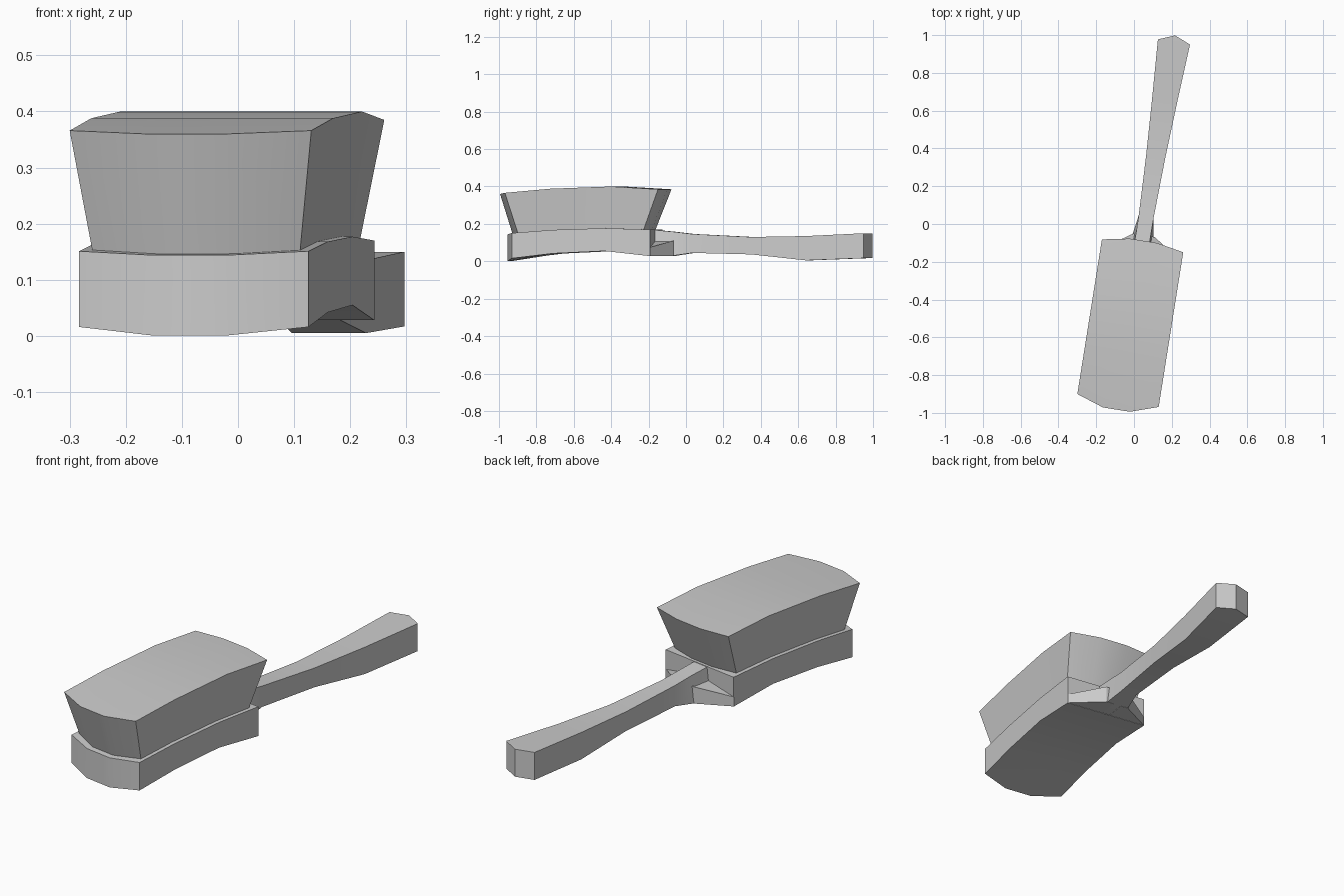
import bpy
import bmesh
import math

cube = bpy.data.objects.get("Cube")
if cube:
    bpy.data.objects.remove(cube, do_unlink=True)

CENTRE = 0.063               # lengthwise axis of the brush before turning
TURN = -math.radians(9.03)   # the whole brush lies slightly askew

grey = bpy.data.materials.new("plain_grey")
grey.use_nodes = True
grey.diffuse_color = (0.6, 0.6, 0.6, 1)
grey.node_tree.nodes["Principled BSDF"].inputs["Base Color"].default_value = (0.6, 0.6, 0.6, 1)


def finish(name, bm, smooth=True):
    bmesh.ops.recalc_face_normals(bm, faces=bm.faces)
    mesh = bpy.data.meshes.new(name)
    bm.to_mesh(mesh)
    bm.free()
    mesh.materials.append(grey)
    obj = bpy.data.objects.new(name, mesh)
    obj.rotation_euler.z = TURN
    bpy.context.collection.objects.link(obj)
    if smooth:
        bpy.ops.object.select_all(action='DESELECT')
        obj.select_set(True)
        bpy.context.view_layer.objects.active = obj
        bpy.ops.object.shade_smooth_by_angle(angle=math.radians(30))
    return obj


def grid(bm, half, ys, zs, bulge, dip):
    """Four by four sheet whose end rows bow outward."""
    rows = []
    for i, (y, z) in enumerate(zip(ys, zs)):
        row = []
        for j in range(4):
            inner = j in (1, 2)
            by = {0: -bulge[0], 3: bulge[1]}.get(i, 0) if inner else 0
            bz = -dip if inner and i == 0 else 0
            row.append(bm.verts.new((CENTRE + half * (2 * j / 3 - 1), y + by, z + bz)))
        rows.append(row)
    return rows


def block(name, top, bottom):
    """Closed block between an upper and a lower sheet."""
    bm = bmesh.new()
    a, b = grid(bm, *top), grid(bm, *bottom)
    for s in (a, b):
        for i in range(3):
            for j in range(3):
                bm.faces.new((s[i][j], s[i][j + 1], s[i + 1][j + 1], s[i + 1][j]))

    def rim(s):
        return s[0] + [r[3] for r in s[1:]] + s[3][2::-1] + [s[2][0], s[1][0]]

    ra, rb = rim(a), rim(b)
    for k in range(len(ra)):
        n = (k + 1) % len(ra)
        bm.faces.new((ra[k], ra[n], rb[n], rb[k]))
    return finish(name, bm)


# Curved wooden head
stations = (-0.90, -0.68, -0.40, -0.151)
block("brush_head",
      (0.207, stations, (0.151, 0.168, 0.177, 0.170), (0.045, 0.0), 0.007),
      (0.207, stations, (0.016, 0.042, 0.055, 0.028), (0.045, 0.0), 0.015))

# Bristle mass flaring upward
block("bristles",
      (0.218, (-0.936, -0.69, -0.36, -0.107), (0.366, 0.388, 0.40, 0.385), (0.049, 0.027), 0.006),
      (0.187, (-0.87, -0.67, -0.40, -0.19), (0.149, 0.165, 0.174, 0.169), (0.048, 0.025), 0.006))

# Handle: y, half width at top, half width at bottom, lower z, upper z
AXIS = 0.0575
sections = [
    (-0.17, 0.040, 0.058, 0.030, 0.169),
    (-0.052, 0.039, 0.056, 0.030, 0.158),
    (0.05, 0.040, 0.040, 0.045, 0.146),
    (0.37, 0.051, 0.051, 0.037, 0.130),
    (0.67, 0.067, 0.067, 0.005, 0.135),
    (0.985, 0.086, 0.086, 0.017, 0.150),
]
bm = bmesh.new()
rings = []
for y, wt, wb, lo, hi in sections:
    rings.append([bm.verts.new((AXIS + x, y, z))
                  for x, z in ((-wb, lo), (wb, lo), (wt, hi), (-wt, hi))])
for p, q in zip(rings, rings[1:]):
    for k in range(4):
        n = (k + 1) % 4
        bm.faces.new((p[k], p[n], q[n], q[k]))
bm.faces.new(rings[0])
# Blunt pointed tip
low = bm.verts.new((AXIS, 1.02, 0.017))
high = bm.verts.new((AXIS, 1.02, 0.150))
e = rings[-1]
bm.faces.new((e[0], e[1], low))
bm.faces.new((e[2], e[3], high))
bm.faces.new((e[1], e[2], high, low))
bm.faces.new((e[3], e[0], low, high))
finish("handle", bm)

# Low shoulders bracing the handle against the head
for side, label in ((1, "left"), (-1, "right")):
    bm = bmesh.new()
    outline = [(0.207, -0.152, 0.075), (0.058, -0.051, 0.11),
               (0.02, -0.051, 0.11), (0.02, -0.152, 0.11)]
    top = [bm.verts.new((AXIS + 0.004 + side * x, y, z)) for x, y, z in outline]
    base = [bm.verts.new((v.co.x, v.co.y, 0.029)) for v in top]
    bm.faces.new(top)
    bm.faces.new(base)
    for k in range(4):
        n = (k + 1) % 4
        bm.faces.new((top[k], top[n], base[n], base[k]))
    finish("shoulder_" + label, bm, smooth=False)
